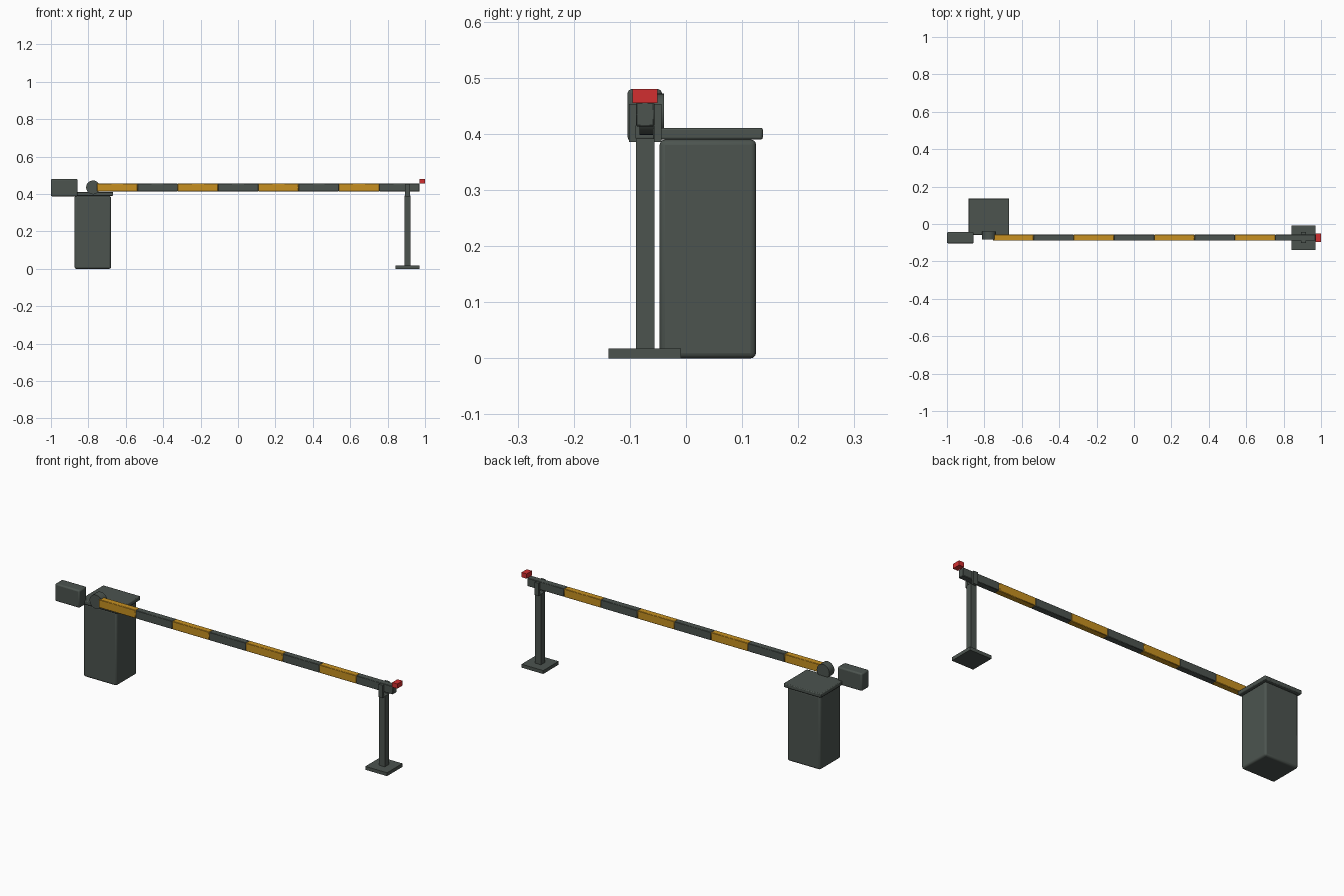
import bpy
import math
from mathutils import Vector

default = bpy.data.objects.get("Cube")
if default:
    bpy.data.objects.remove(default, do_unlink=True)


def make_material(name, rgb):
    mat = bpy.data.materials.new(name)
    mat.use_nodes = True
    color = (*rgb, 1.0)
    mat.diffuse_color = color
    mat.node_tree.nodes["Principled BSDF"].inputs["Base Color"].default_value = color
    return mat


GREY = make_material("dark grey green", (0.072, 0.088, 0.078))
YELLOW = make_material("amber yellow", (0.57, 0.28, 0.015))
RED = make_material("signal red", (0.64, 0.028, 0.03))


def finish(obj, name, mat, bevel, segments):
    obj.name = name
    obj.data.materials.append(mat)
    if bevel:
        mod = obj.modifiers.new("Rounded edges", "BEVEL")
        mod.width = bevel
        mod.segments = segments
        mod.limit_method = "ANGLE"
    bpy.ops.object.shade_smooth_by_angle(angle=math.radians(35))
    return obj


def box(name, low, high, mat=GREY, bevel=0.0, segments=1):
    low, high = Vector(low), Vector(high)
    bpy.ops.mesh.primitive_cube_add(size=1, location=(low + high) / 2)
    obj = bpy.context.object
    obj.scale = high - low
    bpy.ops.object.transform_apply(location=False, rotation=False, scale=True)
    return finish(obj, name, mat, bevel, segments)


ARM_Y, ARM_Z = -0.073, 0.435

# Drive cabinet with overhanging lid
box("cabinet", (-0.874, -0.047, 0), (-0.679, 0.125, 0.39), bevel=0.01, segments=3)
box("cabinet_lid", (-0.885, -0.059, 0.39), (-0.667, 0.137, 0.411), bevel=0.004, segments=2)

# Pivot hub and counterweight
bpy.ops.mesh.primitive_cylinder_add(
    vertices=24, radius=0.037, depth=0.043,
    location=(-0.775, -0.061, ARM_Z), rotation=(math.pi / 2, 0, 0))
finish(bpy.context.object, "pivot_hub", GREY, 0, 1)
box("counterweight", (-1, -0.104, 0.387), (-0.857, -0.043, 0.48), bevel=0.007, segments=2)

# Striped boom made of alternating lengths
START, END, COUNT = -0.753, 0.97, 8
step = (END - START) / COUNT
for i in range(COUNT):
    x = START + i * step
    box(f"boom_stripe_{i + 1}",
        (x, ARM_Y - 0.0165, ARM_Z - 0.0215),
        (x + step, ARM_Y + 0.0165, ARM_Z + 0.0215),
        GREY if i % 2 else YELLOW, bevel=0.002)

# Warning light on the boom tip
box("tip_light", (0.97, ARM_Y - 0.022, 0.455), (1, ARM_Y + 0.022, 0.48), RED)

# Rest post with foot plate and fork
box("post_foot", (0.843, -0.138, 0), (0.97, -0.009, 0.018))
box("rest_post", (0.89, ARM_Y - 0.0165, 0.018), (0.923, ARM_Y + 0.0165, 0.392))
for name, side in (("front", -1), ("back", 1)):
    y = ARM_Y + side * 0.0225
    box(f"fork_prong_{name}", (0.894, y - 0.0065, 0.386), (0.919, y + 0.0065, 0.453))
